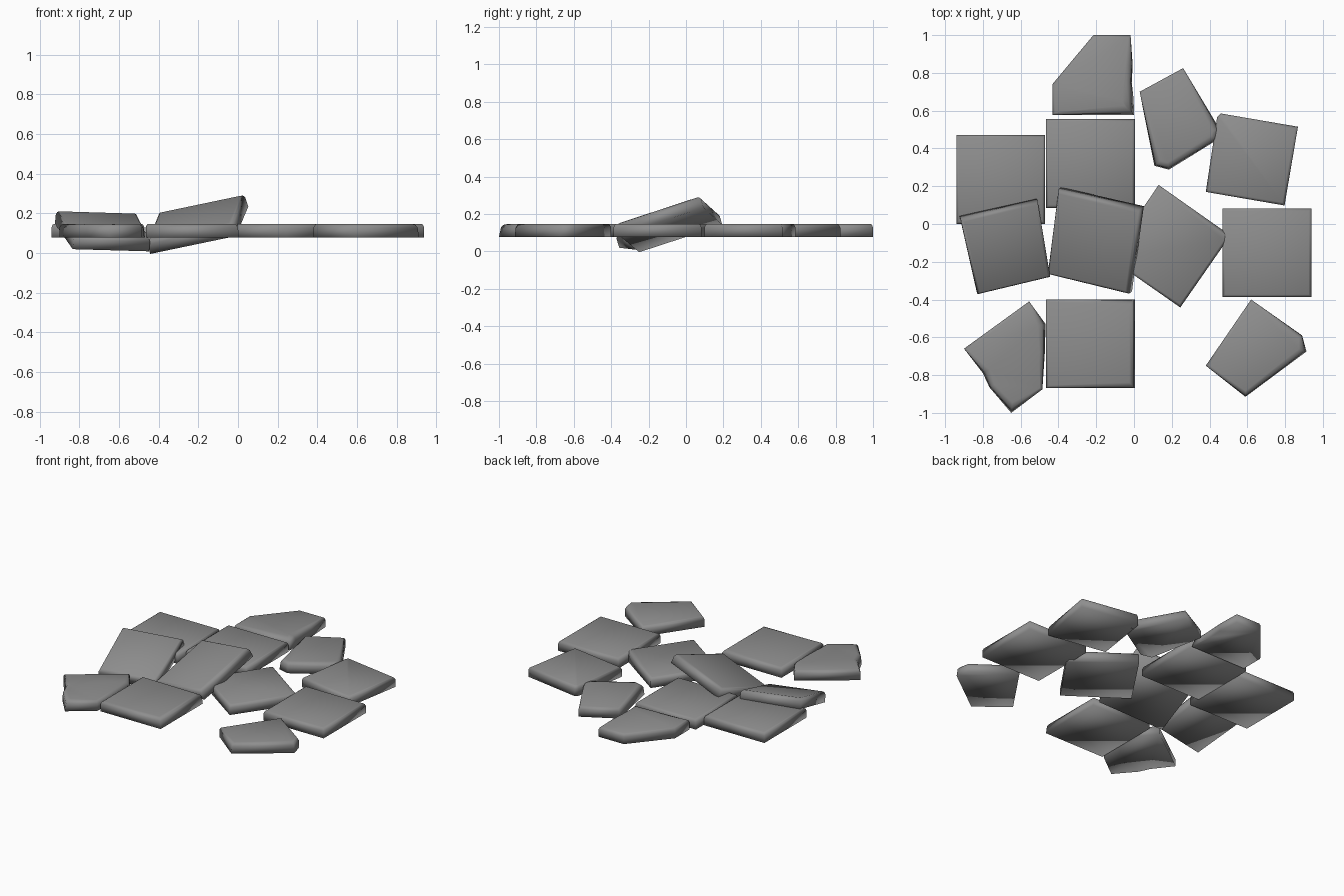
import bpy, bmesh, math
from mathutils import Vector

if "Cube" in bpy.data.objects:
    bpy.data.objects.remove(bpy.data.objects["Cube"])

HALF = 0.035          # half the slab thickness
MID = 0.113           # height of the slab middle

stone = bpy.data.materials.new("dark_stone")
stone.diffuse_color = (0.27, 0.27, 0.27, 1)
stone.use_nodes = True
stone.node_tree.nodes["Principled BSDF"].inputs["Base Color"].default_value = stone.diffuse_color


def inset(pts, widths):
    """Move every outline corner inwards along its mitre."""
    out = []
    n = len(pts)
    for i, p in enumerate(pts):
        d0 = (p - pts[i - 1]).normalized()
        d1 = (pts[(i + 1) % n] - p).normalized()
        n0, n1 = Vector((-d0.y, d0.x)), Vector((-d1.y, d1.x))
        m = n0 + n1
        out.append(p + m * (widths[i] / max(0.5, m.dot(n0))))
    return out


def slab(name, outline, slope=(0, 0), mid=MID, broken=None):
    """Stone slab with worn top edge; broken = {corner: wider top inset}."""
    pts = [Vector(p) for p in outline]
    broken = broken or {}
    w = [broken.get(i, 0.014) for i in range(len(pts))]
    c = sum(pts, Vector((0, 0))) / len(pts)
    a, b = slope
    nrm = Vector((-a, -b, 1)).normalized()
    rings = [(-HALF, pts),
             (HALF * 0.45, inset(pts, [0.3 * (x - 0.014) for x in w])),
             (HALF * 0.85, inset(pts, [x * 0.45 for x in w])),
             (HALF, inset(pts, w))]
    bm = bmesh.new()
    loops = []
    for h, ring in rings:
        loops.append([bm.verts.new(Vector((p.x, p.y, mid + a * (p.x - c.x) + b * (p.y - c.y)))
                                   + nrm * h) for p in ring])
    n = len(pts)
    for lo, hi in zip(loops, loops[1:]):
        for i in range(n):
            j = (i + 1) % n
            bm.faces.new((lo[i], lo[j], hi[j], hi[i]))
    bm.faces.new(loops[-1])
    bm.faces.new(loops[0][::-1])
    bmesh.ops.recalc_face_normals(bm, faces=bm.faces)
    for f in bm.faces:
        f.smooth = True
    me = bpy.data.meshes.new(name)
    bm.to_mesh(me)
    bm.free()
    me.materials.append(stone)
    ob = bpy.data.objects.new(name, me)
    bpy.context.collection.objects.link(ob)
    return ob


def square(x, y, s=0.235):
    return [(x - s, y - s), (x + s, y - s), (x + s, y + s), (x - s, y + s)]


# Straight whole slabs
slab("slab_left", square(-0.706, 0.236))
slab("slab_middle", square(-0.231, 0.321))
slab("slab_right", square(0.704, -0.152))
slab("slab_front", square(-0.230, -0.634), broken={1: 0.03, 2: 0.03})

# Turned slabs lying flat
slab("slab_turned_right", [(0.38, 0.17), (0.797, 0.098), (0.868, 0.515), (0.46, 0.585), (0.44, 0.565)])
slab("slab_diamond", [(0.245, -0.442), (0.49, -0.09), (0.495, -0.05),
                      (0.13, 0.207), (-0.13, -0.18)])

# Tilted slabs
slab("tilted_slab_left", [(-0.83, -0.367), (-0.445, -0.275), (-0.512, 0.127), (-0.92, 0.032)],
     slope=(-0.1, 0.3), mid=0.112)
slab("tilted_slab_centre", [(-0.452, -0.26), (-0.02, -0.367), (0.043, 0.085), (-0.395, 0.185)],
     slope=(0.28, 0.29), mid=0.147, broken={1: 0.02, 2: 0.02})

# Broken slabs
slab("broken_slab_back", [(-0.432, 0.577), (0.0, 0.577), (-0.002, 0.66), (-0.012, 0.75),
                          (-0.007, 0.84), (-0.018, 1.0), (-0.215, 1.0), (-0.432, 0.74)],
     broken={1: 0.05, 2: 0.06, 3: 0.03, 4: 0.03})
slab("broken_slab_turned", [(0.108, 0.308), (0.185, 0.288), (0.44, 0.445), (0.455, 0.50),
                            (0.26, 0.825), (0.03, 0.70)],
     broken={0: 0.035, 1: 0.035, 2: 0.035, 3: 0.035})
slab("broken_slab_front_left", [(-0.65, -1.0), (-0.485, -0.875), (-0.472, -0.68), (-0.468, -0.53),
                                (-0.555, -0.41), (-0.90, -0.66), (-0.80, -0.79), (-0.765, -0.865)],
     broken={0: 0.04, 2: 0.03, 3: 0.04, 6: 0.04, 7: 0.03})
slab("broken_slab_front_right", [(0.59, -0.915), (0.913, -0.675), (0.89, -0.59), (0.62, -0.40),
                                 (0.38, -0.75)], broken={0: 0.025, 1: 0.035, 2: 0.02})
